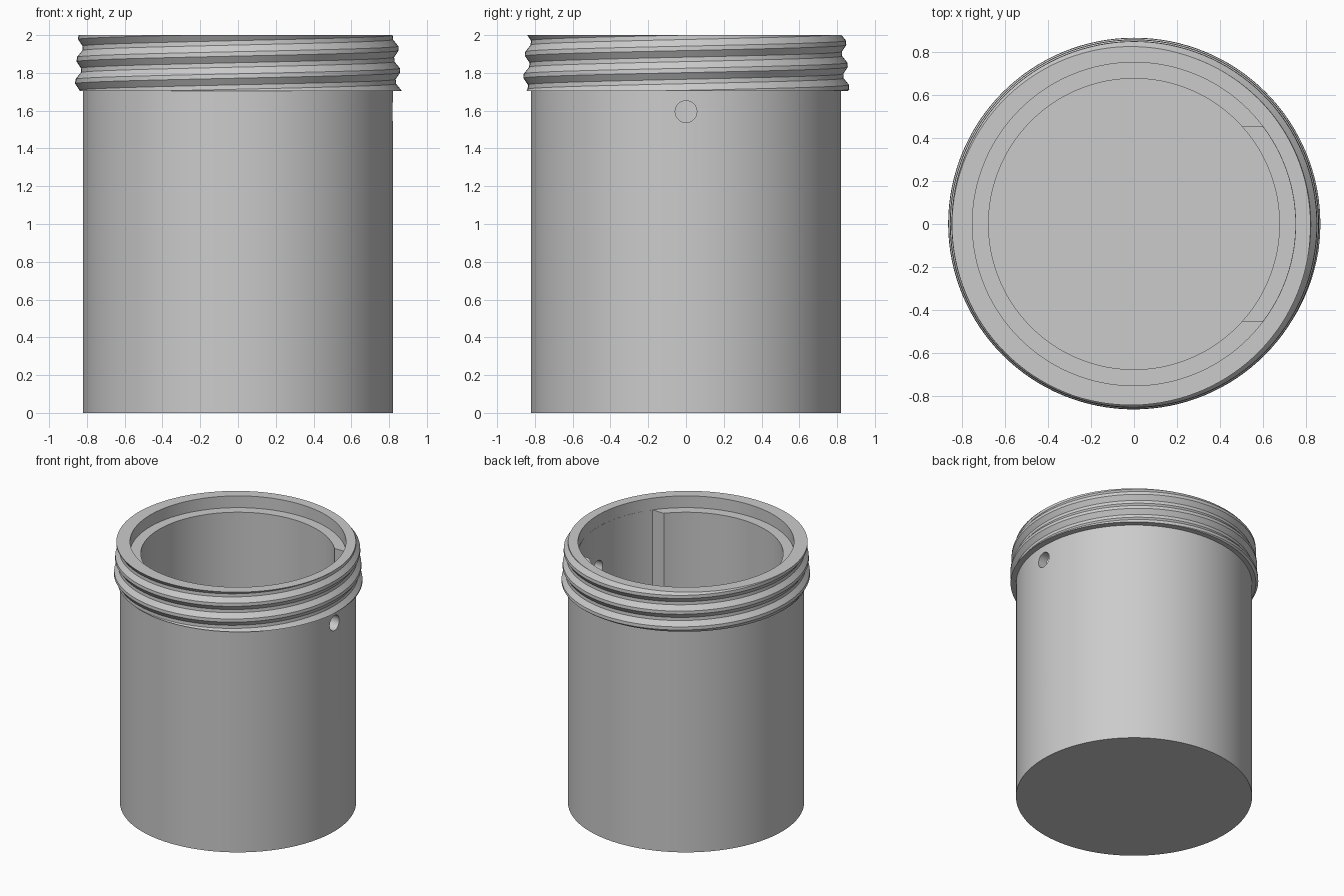
import bpy, bmesh, math

cube = bpy.data.objects.get("Cube")
if cube:
    bpy.data.objects.remove(cube, do_unlink=True)

SEGMENTS = 128
BODY_R, LEDGE_R, BORE_R = 0.82, 0.75, 0.675
NECK_Z, TOP_Z, LEDGE_Z = 1.705, 2.0, 1.91
FLOOR_Z, RECESS_Z, RECESS_HALF = 0.15, 0.25, 0.45
PITCH, ROWS, CREST_Z = 0.117, 10, 1.93

grey = bpy.data.materials.new("plain grey")
grey.use_nodes = True
grey.diffuse_color = (0.6, 0.6, 0.6, 1)
grey.node_tree.nodes["Principled BSDF"].inputs["Base Color"].default_value = grey.diffuse_color


def make_object(name, bm):
    bmesh.ops.recalc_face_normals(bm, faces=bm.faces)
    mesh = bpy.data.meshes.new(name)
    bm.to_mesh(mesh)
    bm.free()
    mesh.materials.append(grey)
    obj = bpy.data.objects.new(name, mesh)
    bpy.context.collection.objects.link(obj)
    return obj


def thread_radius(step, z):
    """Flat crest, V-shaped groove, slightly wider towards the shoulder."""
    phase = (step % ROWS) / ROWS
    away = min(phase, 1 - phase)
    depth = min(max((away - 0.1) / 0.3, 0), 1)
    taper = (TOP_Z - z) / (TOP_Z - NECK_Z)
    return 0.845 + 0.02 * taper - 0.026 * depth


def wall_profile(turn):
    """Section of the jar at one angle, from base centre round to floor centre."""
    points = [(0, 0), (BODY_R, 0), (BODY_R, NECK_Z)]
    for step in range(-4 * ROWS, 2 * ROWS + 1):
        raw = CREST_Z + PITCH * (step / ROWS + turn)
        z = min(max(raw, NECK_Z), TOP_Z)
        true_step = ((z - CREST_Z) / PITCH - turn) * ROWS
        points.append((thread_radius(true_step, z), z))
    points += [(LEDGE_R, TOP_Z), (LEDGE_R, LEDGE_Z), (BORE_R, LEDGE_Z),
               (BORE_R, FLOOR_Z), (0, FLOOR_Z)]
    return points


# Jar body with helical thread, rim, ledge and bore
bm = bmesh.new()
columns = []
for i in range(SEGMENTS + 1):
    turn = i / SEGMENTS
    a = math.tau * turn
    columns.append([bm.verts.new((r * math.cos(a), r * math.sin(a), z))
                    for r, z in wall_profile(turn)])
for left, right in zip(columns, columns[1:]):
    for j in range(len(left) - 1):
        bm.faces.new((left[j], right[j], right[j + 1], left[j + 1]))
bmesh.ops.remove_doubles(bm, verts=bm.verts, dist=0.00005)
bmesh.ops.triangulate(bm, faces=[f for f in bm.faces if NECK_Z < f.calc_center_median().z < TOP_Z])
jar = make_object("threaded_jar", bm)

# Recess in the inner wall, flat sided with a curved back
bm = bmesh.new()
half = math.asin(RECESS_HALF / (LEDGE_R - 0.001))
outline = [(0.4, RECESS_HALF), (0.4, -RECESS_HALF)]
for i in range(33):
    a = -half + 2 * half * i / 32
    outline.append(((LEDGE_R - 0.001) * math.cos(a), (LEDGE_R - 0.001) * math.sin(a)))
base = bm.faces.new([bm.verts.new((x, y, RECESS_Z)) for x, y in outline])
extruded = bmesh.ops.extrude_face_region(bm, geom=[base])
bmesh.ops.translate(bm, vec=(0, 0, 1.95 - RECESS_Z),
                    verts=[v for v in extruded["geom"] if isinstance(v, bmesh.types.BMVert)])
recess_cutter = make_object("recess_cutter", bm)

# Round hole through the side wall
bpy.ops.mesh.primitive_cylinder_add(vertices=32, radius=0.0575, depth=0.3,
                                    location=(0.82, 0, 1.595), rotation=(0, math.pi / 2, 0))
hole_cutter = bpy.context.object
hole_cutter.name = "hole_cutter"
hole_cutter.data.materials.append(grey)

bpy.ops.object.select_all(action="DESELECT")
bpy.context.view_layer.objects.active = jar
jar.select_set(True)
for cutter in (recess_cutter, hole_cutter):
    cutter.hide_render = True
    cut = jar.modifiers.new(cutter.name, "BOOLEAN")
    cut.operation = "DIFFERENCE"
    cut.solver = "EXACT"
    cut.object = cutter
    bpy.ops.object.modifier_apply(modifier=cut.name)
    bpy.data.objects.remove(cutter, do_unlink=True)

bpy.ops.object.shade_smooth_by_angle(angle=math.radians(25))
